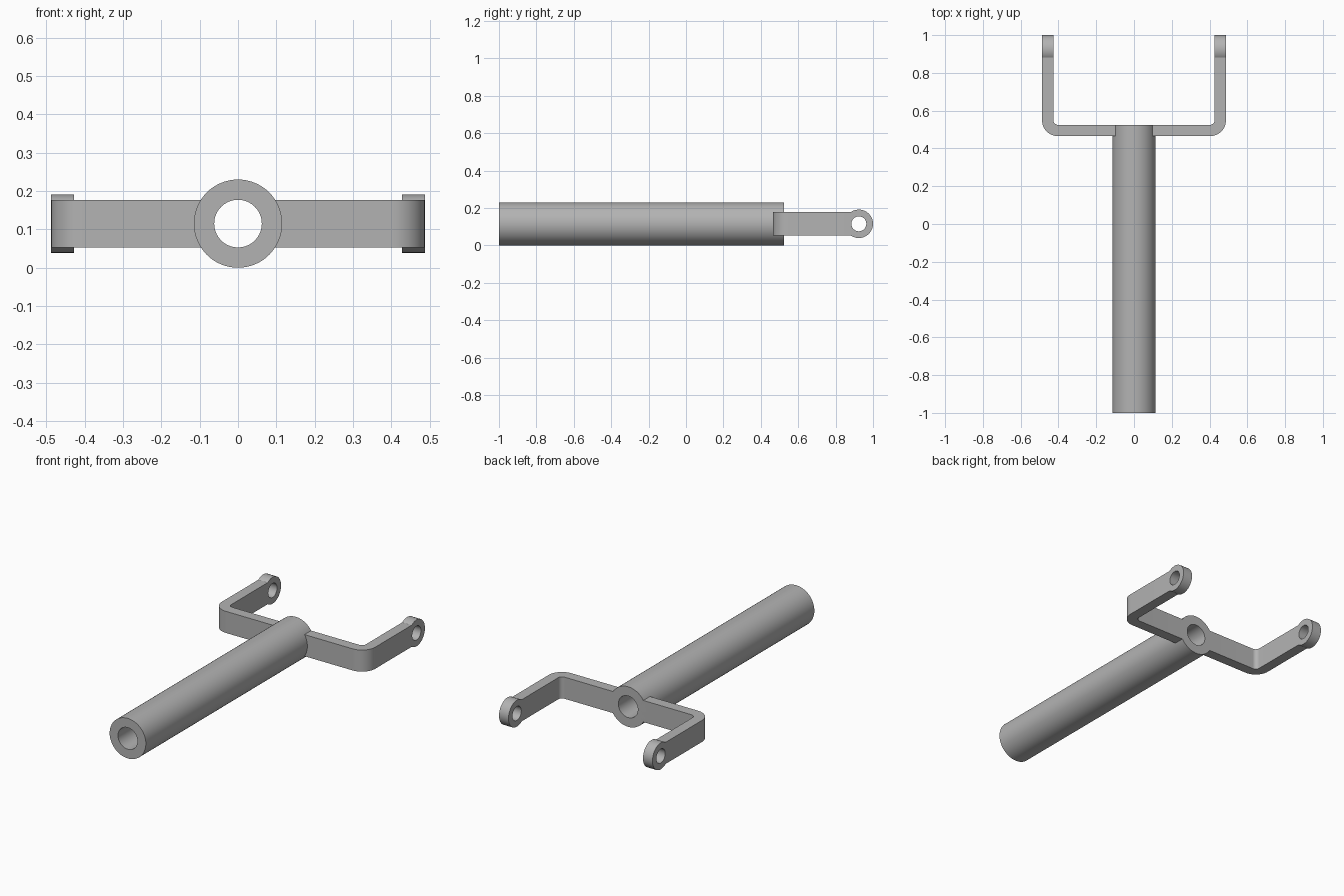
import bpy, bmesh, math
from mathutils import Vector

cube = bpy.data.objects.get("Cube")
if cube:
    bpy.data.objects.remove(cube)

AXIS_Z = 0.115                 # height of the shaft centre line
TUBE_R, BORE_R = 0.115, 0.062
BACK = 0.525                   # back face of tube and crossbar
THICK, HALF_H = 0.06, 0.062    # strap thickness and half height
SIDE = 0.487                   # outer face of the fork
EYE_Y, EYE_R, PIN_R = 0.924, 0.076, 0.04

steel = bpy.data.materials.new("grey_steel")
steel.use_nodes = True
colour = (0.45, 0.45, 0.45, 1)
steel.diffuse_color = colour
steel.node_tree.nodes["Principled BSDF"].inputs["Base Color"].default_value = colour


def finish(name, bm):
    bmesh.ops.recalc_face_normals(bm, faces=bm.faces)
    mesh = bpy.data.meshes.new(name)
    bm.to_mesh(mesh)
    bm.free()
    mesh.materials.append(steel)
    obj = bpy.data.objects.new(name, mesh)
    bpy.context.collection.objects.link(obj)
    bpy.ops.object.select_all(action='DESELECT')
    obj.select_set(True)
    bpy.context.view_layer.objects.active = obj
    bpy.ops.object.shade_smooth_by_angle(angle=math.radians(30))
    return obj


def hollow_cylinder(name, start, end, outer, inner, segments=64):
    """Spin a rectangular wall section around the line from start to end."""
    start, end = Vector(start), Vector(end)
    axis = (end - start).normalized()
    up = Vector((0, 0, 1))
    bm = bmesh.new()
    section = [bm.verts.new(p + up * r) for p, r in
               ((start, inner), (start, outer), (end, outer), (end, inner))]
    edges = [bm.edges.new((section[i], section[(i + 1) % 4])) for i in range(4)]
    bmesh.ops.spin(bm, geom=section + edges, cent=start, axis=axis,
                   angle=math.tau, steps=segments, use_merge=True)
    bmesh.ops.remove_doubles(bm, verts=bm.verts, dist=1e-5)
    return finish(name, bm)


def bend(radius, steps=12):
    """Quarter circle of the fork corner, from crossbar to arm."""
    cx, cy = SIDE - 0.085, BACK - THICK + 0.085
    return [(cx + radius * math.sin(a), cy - radius * math.cos(a))
            for a in (math.pi / 2 * i / steps for i in range(steps + 1))]


def fork_arm(name, side):
    """Bent flat strap, from inside the tube wall to the pin eye."""
    root, tip = 0.08, EYE_Y - 0.042
    outer = [(root, BACK - THICK)] + bend(0.085) + [(SIDE, tip)]
    inner = [(root, BACK)] + bend(0.085 - THICK) + [(SIDE - THICK, tip)]
    bm = bmesh.new()
    rows = [[bm.verts.new((side * x, y, z)) for x, y in path]
            for path, z in ((outer, AXIS_Z - HALF_H), (outer, AXIS_Z + HALF_H),
                            (inner, AXIS_Z + HALF_H), (inner, AXIS_Z - HALF_H))]
    for k in range(4):
        a, b = rows[k], rows[(k + 1) % 4]
        for i in range(len(a) - 1):
            bm.faces.new((a[i], a[i + 1], b[i + 1], b[i]))
    for i in (0, -1):
        bm.faces.new([row[i] for row in rows])
    return finish(name, bm)


# Long hollow shaft
hollow_cylinder("shaft_tube", (0, -1, AXIS_Z), (0, BACK, AXIS_Z), TUBE_R, BORE_R)

# Fork arms with their pin eyes
for label, side in (("left", 1), ("right", -1)):
    fork_arm(label + "_fork_arm", side)
    hollow_cylinder(label + "_pin_eye", (side * (SIDE - THICK), EYE_Y, AXIS_Z),
                    (side * SIDE, EYE_Y, AXIS_Z), EYE_R, PIN_R, 48)
